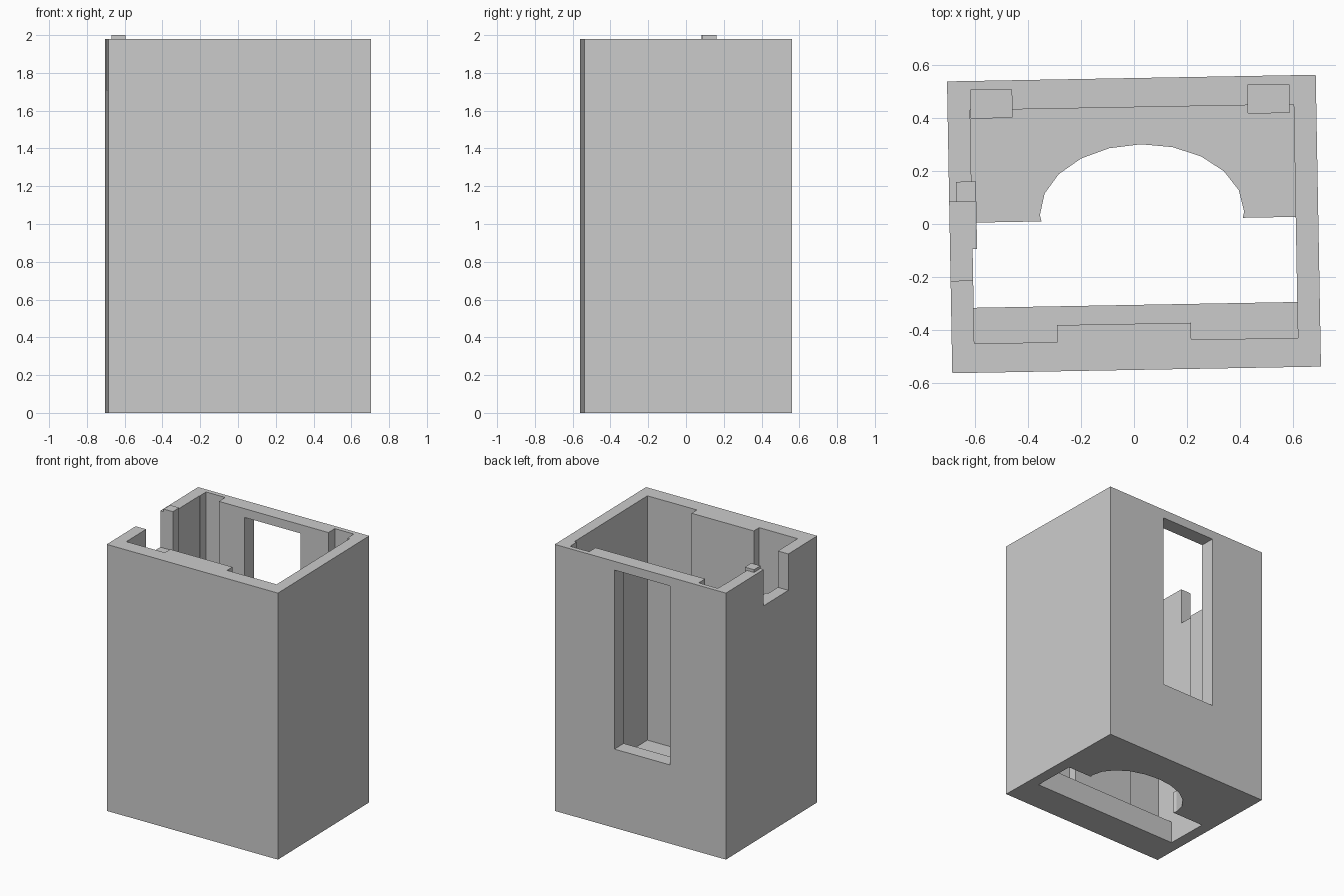
import bpy, bmesh
from math import sin, cos, pi, radians
from mathutils import Matrix

old = bpy.data.objects.get("Cube")
if old:
    bpy.data.objects.remove(old, do_unlink=True)

grey = bpy.data.materials.new("light_grey")
grey.use_nodes = True
grey.diffuse_color = (0.6, 0.6, 0.6, 1)
grey.node_tree.nodes["Principled BSDF"].inputs["Base Color"].default_value = (0.6, 0.6, 0.6, 1)


def prism(name, points, z0, z1):
    """Extrude a flat outline from z0 up to z1."""
    bm = bmesh.new()
    base = bm.faces.new([bm.verts.new((x, y, z0)) for x, y in points])
    top = bmesh.ops.extrude_face_region(bm, geom=[base])["geom"]
    verts = [v for v in top if isinstance(v, bmesh.types.BMVert)]
    bmesh.ops.translate(bm, verts=verts, vec=(0, 0, z1 - z0))
    bmesh.ops.recalc_face_normals(bm, faces=bm.faces)
    mesh = bpy.data.meshes.new(name)
    bm.to_mesh(mesh)
    bm.free()
    mesh.materials.append(grey)
    obj = bpy.data.objects.new(name, mesh)
    bpy.context.collection.objects.link(obj)
    return obj


def box(name, x0, x1, y0, y1, z0, z1):
    return prism(name, [(x0, y0), (x1, y0), (x1, y1), (x0, y1)], z0, z1)


def combine(target, tool, operation):
    """Apply an exact boolean, then discard the tool."""
    tool.hide_render = True
    mod = target.modifiers.new(tool.name, "BOOLEAN")
    mod.operation, mod.solver, mod.object = operation, "EXACT", tool
    bpy.context.view_layer.update()
    graph = bpy.context.evaluated_depsgraph_get()
    mesh = bpy.data.meshes.new_from_object(target.evaluated_get(graph))
    target.modifiers.clear()
    target.data = mesh
    bpy.data.objects.remove(tool, do_unlink=True)


RIM, FLOOR = 1.98, 0.165
WX, WY = 0.61, 0.44          # inner half sizes
PAD_L, PAD_R, PAD_Y = -0.297, 0.208, -0.376

# Outer shell
housing = box("housing", -0.695, 0.695, -0.55, 0.55, 0, RIM)

# Cavity, leaving a thick pad on the front wall
cavity = [(-WX, -WY), (PAD_L, -WY), (PAD_L, PAD_Y), (PAD_R, PAD_Y),
          (PAD_R, -WY), (WX, -WY), (WX, WY), (-WX, WY)]
combine(housing, prism("cavity", cavity, FLOOR, 2.2), "DIFFERENCE")

# Floor opening: full-width slot joined to a half-round arch
combine(housing, box("floor_slot", -WX, WX, -0.305, 0.016, -0.1, FLOOR + 0.05), "DIFFERENCE")
arch = [(0.031 + 0.385 * cos(i * pi / 10), 0.04 + 0.26 * sin(i * pi / 10)) for i in range(20)]
combine(housing, prism("floor_arch", arch, -0.1, FLOOR + 0.05), "DIFFERENCE")

# Back window
combine(housing, box("back_window", -0.242, 0.21, 0.4, 0.7, 0.585, 1.915), "DIFFERENCE")

# Vertical slots in the back corners, sunk into the floor
for x in (-0.607, 0.438):
    combine(housing, box("corner_slot", x, x + 0.155, 0.41, 0.516, 0.1, 2.2), "DIFFERENCE")

# Side column with a raised tab, then the notch through wall and column
combine(housing, box("side_column", -0.668, -0.593, -0.084, 0.171, FLOOR, 2.0), "UNION")
combine(housing, box("side_notch", -0.8, -0.5, -0.202, 0.095, 1.71, 2.2), "DIFFERENCE")

# The whole housing sits slightly turned
housing.data.transform(Matrix.Rotation(radians(1.03), 4, "Z"))
